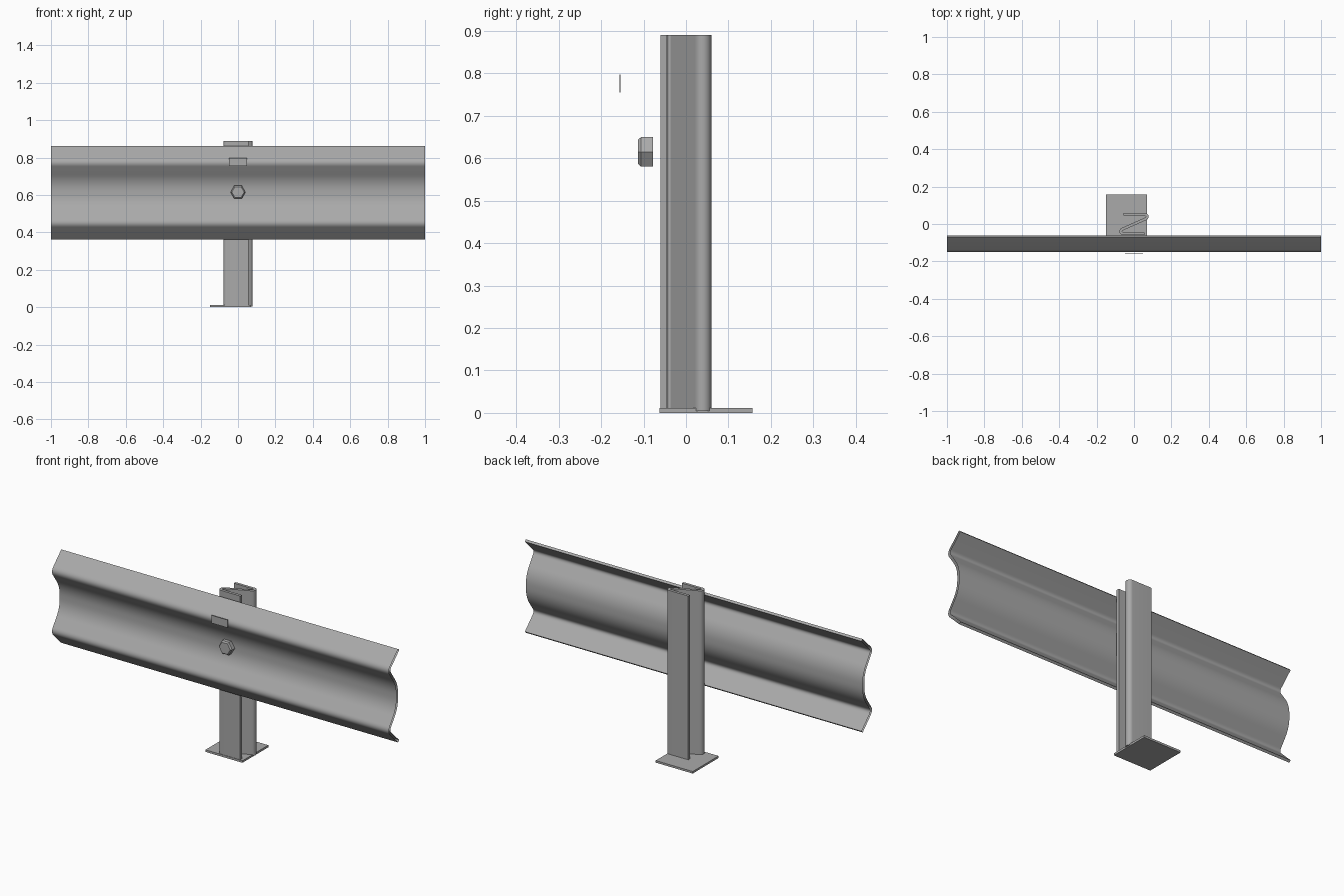
import bpy, bmesh, math
from mathutils import Vector, Matrix

if "Cube" in bpy.data.objects:
    bpy.data.objects.remove(bpy.data.objects["Cube"])

steel = bpy.data.materials.new("galvanised_grey")
steel.diffuse_color = (0.40, 0.40, 0.40, 1)
steel.use_nodes = True
steel.node_tree.nodes["Principled BSDF"].inputs["Base Color"].default_value = steel.diffuse_color


def finish(name, bm, smooth=None):
    me = bpy.data.meshes.new(name)
    bm.to_mesh(me)
    bm.free()
    ob = bpy.data.objects.new(name, me)
    bpy.context.collection.objects.link(ob)
    me.materials.append(steel)
    if smooth:
        bpy.ops.object.select_all(action='DESELECT')
        ob.select_set(True)
        bpy.context.view_layer.objects.active = ob
        bpy.ops.object.shade_smooth_by_angle(angle=math.radians(smooth))
    return ob


def box(name, x0, x1, y0, y1, z0, z1):
    bm = bmesh.new()
    size = Matrix.Diagonal((x1 - x0, y1 - y0, z1 - z0, 1))
    mid = Matrix.Translation(((x0 + x1) / 2, (y0 + y1) / 2, (z0 + z1) / 2))
    bmesh.ops.create_cube(bm, size=1, matrix=mid @ size)
    return finish(name, bm)


def round_corners(pts, cuts, n=8):
    """Replace inner corners by short quadratic curves."""
    pts = [Vector(p) for p in pts]
    out = [pts[0]]
    for i in range(1, len(pts) - 1):
        p, d = pts[i], cuts[i - 1]
        a = p + (pts[i - 1] - p).normalized() * d
        b = p + (pts[i + 1] - p).normalized() * d
        for k in range(n + 1):
            t = k / n
            out.append(a * (1 - t) ** 2 + p * 2 * t * (1 - t) + b * t * t)
    return out + [pts[-1]]


def ribbon(line, thick):
    """Closed outline of a centre line with the given sheet thickness."""
    left, right = [], []
    for i, p in enumerate(line):
        d = (line[min(i + 1, len(line) - 1)] - line[max(i - 1, 0)]).normalized()
        n = Vector((-d.y, d.x)) * thick / 2
        left.append(p + n)
        right.append(p - n)
    return left + right[::-1]


def sweep(name, outline, to3d, length, caps):
    bm = bmesh.new()
    face = bm.faces.new([bm.verts.new(to3d(p)) for p in outline])
    ext = bmesh.ops.extrude_face_region(bm, geom=[face], use_keep_orig=True)
    bmesh.ops.translate(bm, vec=length,
                        verts=[g for g in ext["geom"] if isinstance(g, bmesh.types.BMVert)])
    bmesh.ops.recalc_face_normals(bm, faces=bm.faces[:])
    if not caps:
        ends = [f for f in bm.faces if len(f.verts) > 4]
        bmesh.ops.delete(bm, geom=ends, context='FACES_ONLY')
    return finish(name, bm, 35)


# Wave-shaped rail, open at both ends; profile in (y, z), mirrored about z = 0.612
MID = 0.612
upper = [(-0.066, 0.858), (-0.150, 0.775), (-0.077, 0.670)]
profile = upper + [(y, 2 * MID - z) for y, z in upper[::-1]]
centre = round_corners(profile, [0.024, 0.05, 0.05, 0.024])
sweep("guard_rail", ribbon(centre, 0.013),
      lambda p: (-1, p.x, p.y), (2, 0, 0), False)

# Z-section post: two flanges joined by a slanted web with rounded bends
cx, cy, r = 0.058, 0.0395, 0.0125
heading = math.atan2(cy, cx) - math.asin(r / math.hypot(cx, cy))
a0, a1 = 1.5 * math.pi, heading + math.pi / 2
half = [Vector((0.055, -cy - r))]
for k in range(13):
    a = a0 + (a1 - a0) * k / 12
    half.append(Vector((-cx + r * math.cos(a), -cy + r * math.sin(a))))
section = half + [-p for p in half[::-1]]
sweep("post", ribbon(section, 0.015),
      lambda p: (p.x, p.y, 0.005), (0, 0, 0.885), True)

# Base plate
box("base_plate", -0.15, 0.07, -0.062, 0.157, 0, 0.011)

# Small plate on the upper crest
box("marker_plate", -0.048, 0.048, -0.157, -0.154, 0.755, 0.797)

# Hexagonal bolt head with chamfered front
bm = bmesh.new()
rings = []
for y, rad in ((-0.078, 0.04), (-0.106, 0.04), (-0.113, 0.033)):
    rings.append([bm.verts.new((rad * math.cos(k * math.pi / 3), y,
                                0.615 + rad * math.sin(k * math.pi / 3))) for k in range(6)])
for a, b in zip(rings, rings[1:]):
    for k in range(6):
        bm.faces.new((a[k], a[(k + 1) % 6], b[(k + 1) % 6], b[k]))
bm.faces.new(rings[0])
bm.faces.new(rings[-1])
bmesh.ops.recalc_face_normals(bm, faces=bm.faces[:])
finish("bolt_head", bm)
